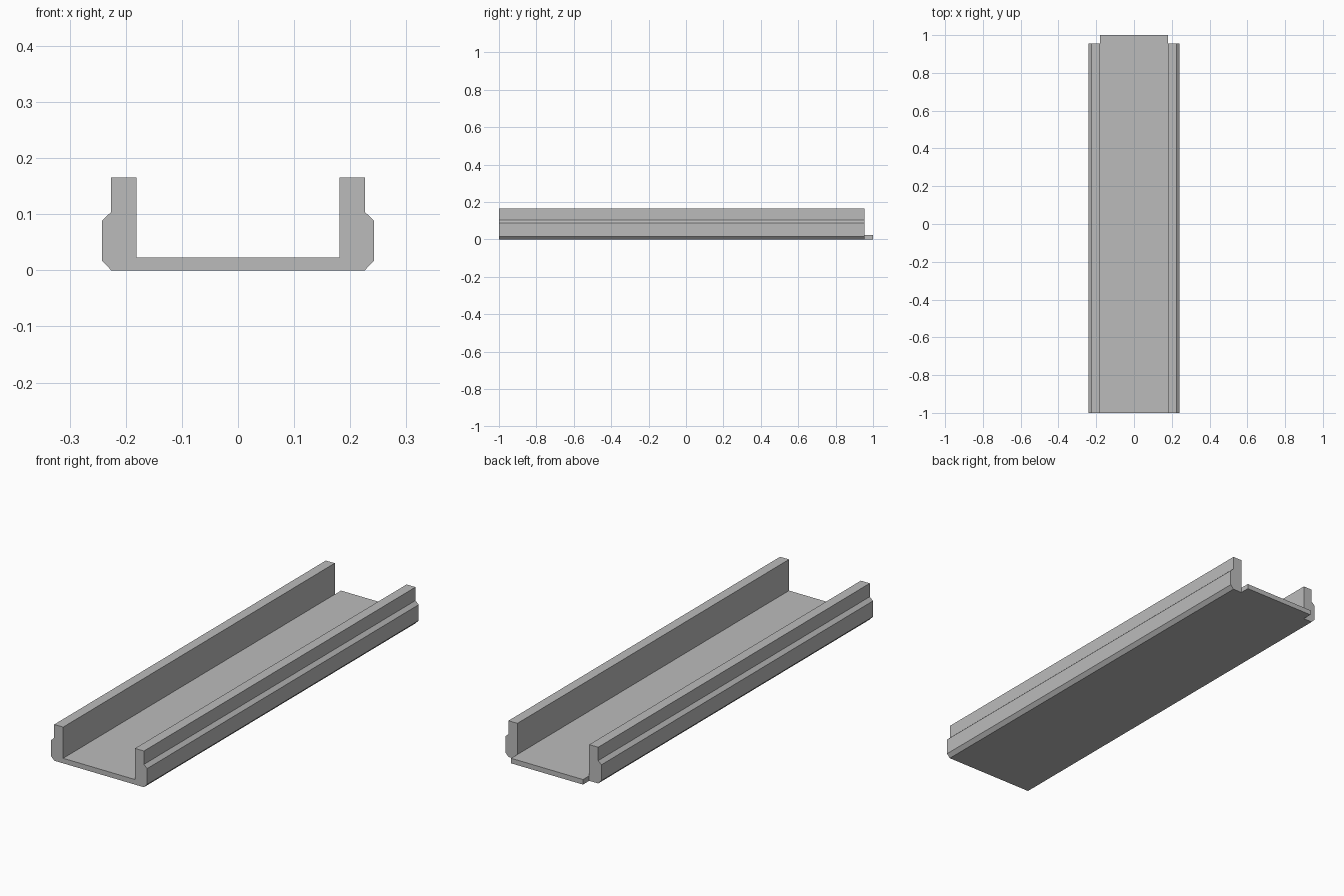
import bpy
import bmesh
from mathutils import Vector

default = bpy.data.objects.get("Cube")
if default:
    bpy.data.objects.remove(default, do_unlink=True)

# One plain grey
grey = bpy.data.materials.new("plain grey")
grey.use_nodes = True
colour = (0.5, 0.5, 0.5, 1.0)
grey.diffuse_color = colour
grey.node_tree.nodes["Principled BSDF"].inputs["Base Color"].default_value = colour

FRONT, WALL_END, TONGUE_END = -1.0, 0.955, 1.0
INNER, FLOOR = 0.181, 0.023

# Side wall outline (x, z), from the floor underside round to the floor top
wall = [(INNER, 0), (0.226, 0), (0.242, 0.017), (0.242, 0.089),
        (0.226, 0.104), (0.226, 0.165), (INNER, 0.165), (INNER, FLOOR)]

bm = bmesh.new()


def extrude(faces, length):
    """Extrude faces along y and return the new end faces."""
    result = bmesh.ops.extrude_face_region(bm, geom=faces)["geom"]
    verts = [g for g in result if isinstance(g, bmesh.types.BMVert)]
    bmesh.ops.translate(bm, verts=verts, vec=Vector((0, length, 0)))
    return [g for g in result if isinstance(g, bmesh.types.BMFace)]


# Channel cross-section: two mirrored walls joined by a floor strip
left = [bm.verts.new((x, FRONT, z)) for x, z in wall]
right = [bm.verts.new((-x, FRONT, z)) for x, z in wall]
section = [bm.faces.new(left), bm.faces.new(right[::-1]),
           bm.faces.new((left[0], left[-1], right[-1], right[0]))]

# Full channel, then the floor tongue that projects past the walls
ends = extrude(section, WALL_END - FRONT)
floor_end = [f for f in ends if abs(f.calc_center_median().x) < 0.01]
extrude(floor_end, TONGUE_END - WALL_END)
bmesh.ops.recalc_face_normals(bm, faces=bm.faces[:])

mesh = bpy.data.meshes.new("channel")
bm.to_mesh(mesh)
bm.free()
mesh.materials.append(grey)
channel = bpy.data.objects.new("channel", mesh)
bpy.context.collection.objects.link(channel)
